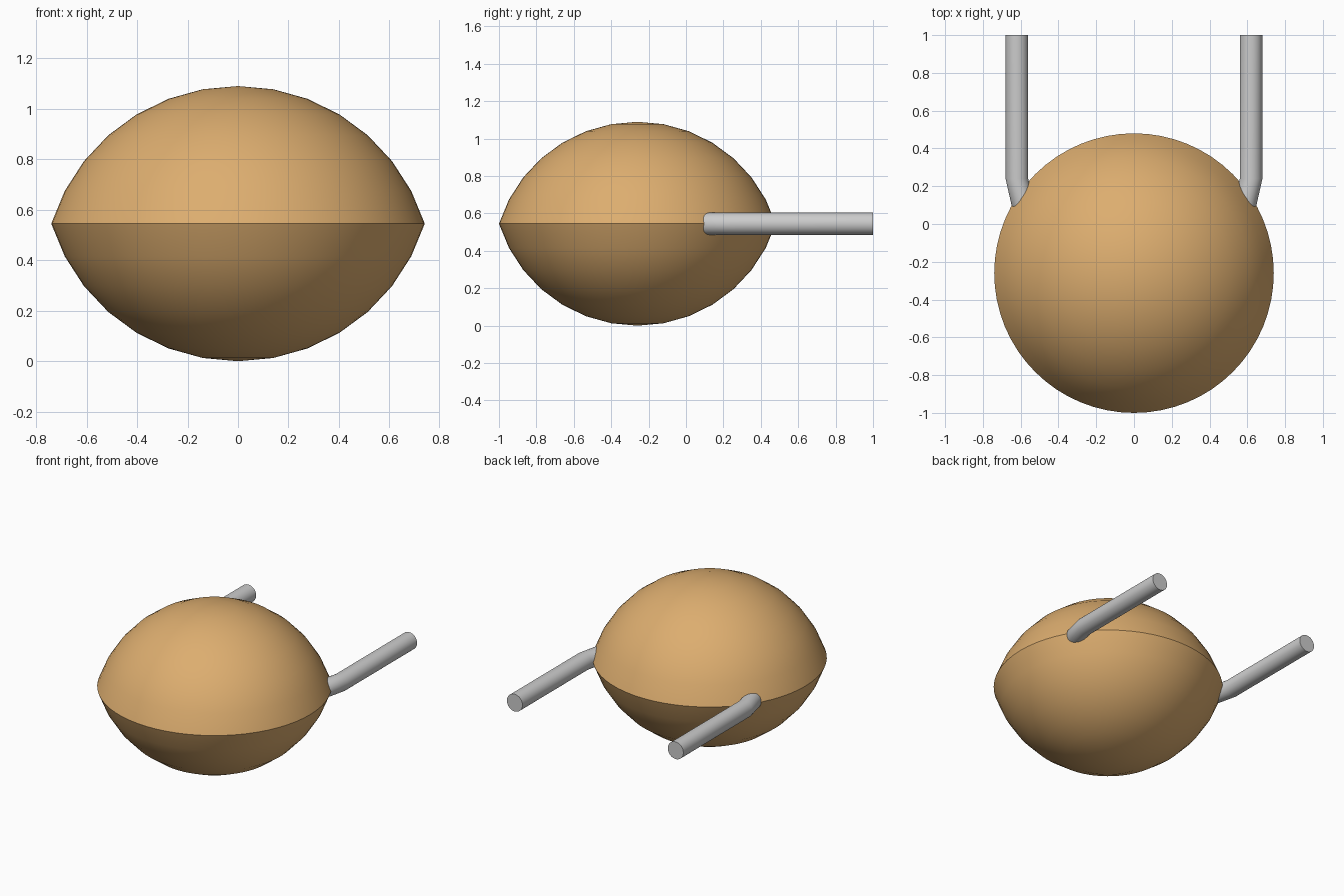
import bpy, bmesh, math
from mathutils import Vector, Matrix

if "Cube" in bpy.data.objects:
    bpy.data.objects.remove(bpy.data.objects["Cube"])

R_EDGE, HALF_H, Y0 = 0.74, 0.545, -0.26
SEGS, RINGS = 64, 7

tan = bpy.data.materials.new("tan")
tan.diffuse_color = (0.72, 0.42, 0.16, 1)
tan.use_nodes = True
tan.node_tree.nodes["Principled BSDF"].inputs["Base Color"].default_value = tan.diffuse_color


def finish(name, bm, material=None):
    bmesh.ops.recalc_face_normals(bm, faces=bm.faces)
    mesh = bpy.data.meshes.new(name)
    bm.to_mesh(mesh)
    bm.free()
    ob = bpy.data.objects.new(name, mesh)
    bpy.context.collection.objects.link(ob)
    if material:
        mesh.materials.append(material)
    bpy.ops.object.select_all(action='DESELECT')
    ob.select_set(True)
    bpy.context.view_layer.objects.active = ob
    bpy.ops.object.shade_smooth_by_angle(angle=math.radians(30))
    return ob


# Body: two shallow domes meeting at a sharp rim
radius = (R_EDGE ** 2 + HALF_H ** 2) / (2 * HALF_H)
sweep = math.asin(R_EDGE / radius)
dome = [(radius * math.sin(sweep * i / RINGS),
         radius * math.cos(sweep * i / RINGS) - radius + HALF_H)
        for i in range(RINGS + 1)]
profile = dome + [(r, -z) for r, z in reversed(dome[:-1])]
bm = bmesh.new()
verts = [bm.verts.new((r, Y0, HALF_H + z)) for r, z in profile]
edges = [bm.edges.new(pair) for pair in zip(verts, verts[1:])]
bmesh.ops.spin(bm, geom=verts + edges, cent=(0, Y0, 0), axis=(0, 0, 1),
               angle=math.tau, steps=SEGS)
bmesh.ops.remove_doubles(bm, verts=bm.verts, dist=1e-4)
finish("body", bm, tan)

# Handles: straight rods whose inner ends bend into the body rim
PATH = [(0.62, 1.0), (0.62, 0.24), (0.592, 0.12), (0.54, 0.03)]
SIDES, ROD_R = 32, 0.06
for side, label in ((1, "right"), (-1, "left")):
    bm = bmesh.new()
    pts = [Vector((side * x, y, HALF_H)) for x, y in PATH]
    rings = []
    for i, p in enumerate(pts):
        along = (pts[min(i + 1, len(pts) - 1)] - pts[max(i - 1, 0)]).normalized()
        if i <= 1:
            along = Vector((0, -1, 0))
        across = along.cross(Vector((0, 0, 1)))
        rings.append([bm.verts.new(p + ROD_R * (across * math.cos(a) + Vector((0, 0, math.sin(a)))))
                      for a in (math.tau * k / SIDES for k in range(SIDES))])
    for a, b in zip(rings, rings[1:]):
        for k in range(SIDES):
            n = (k + 1) % SIDES
            bm.faces.new((a[k], a[n], b[n], b[k]))
    bm.faces.new(rings[0])
    bm.faces.new(rings[-1])
    finish(label + "_handle", bm)
